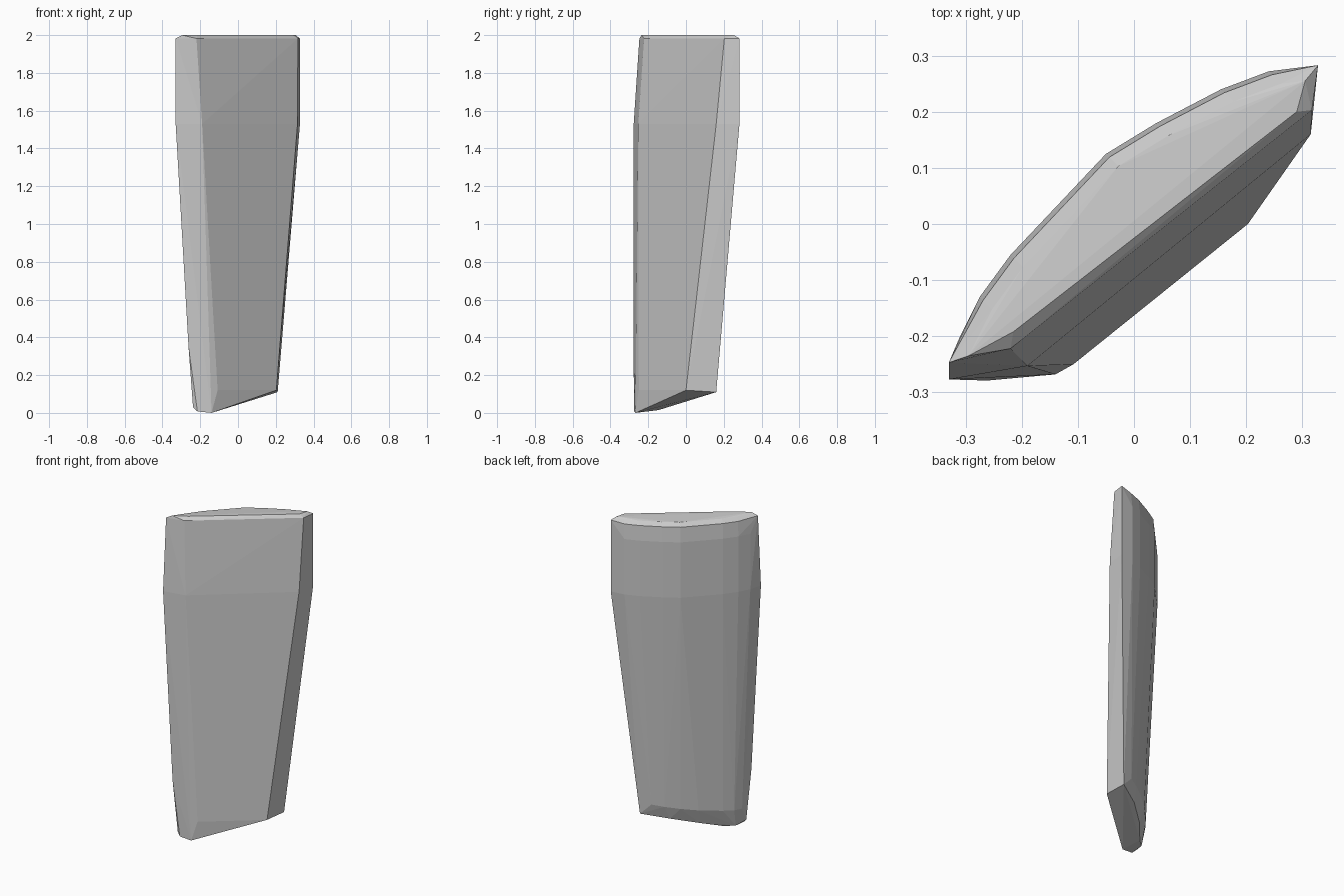
import bpy, bmesh, math

def ring(points, z):
    return [(x, y, z) for x, y in points]

# rounded back profile, left to right, and the same curve drawn in near the foot
back = [(-0.31, -0.2), (-0.275, -0.13), (-0.22, -0.055), (-0.05, 0.125),
        (0.04, 0.18), (0.155, 0.24), (0.24, 0.272)]
low_back = [(-0.242, -0.215), (-0.222, -0.165), (-0.18, -0.11), (-0.083, -0.008),
            (-0.002, 0.059), (0.075, 0.11), (0.14, 0.145)]

# slightly domed top: flat centre, then the rim just below
verts = ring([(0.305, 0.255), (0.29, 0.2), (-0.215, -0.192), (-0.295, -0.235)], 2.0)
verts += ring([(x + 0.022, y - 0.022) for x, y in back], 1.993)
verts += ring([(x + 0.006, y - 0.006) for x, y in back], 1.972)
verts += ring([(0.328, 0.283), (0.317, 0.203), (-0.22, -0.222), (-0.33, -0.247)], 1.982)
verts += ring(back, 1.88)

# shoulder where the taper begins
verts += ring(back + [(0.328, 0.283), (0.315, 0.16), (-0.19, -0.253),
                      (-0.33, -0.277)], 1.53)

# lower section and slanted foot
verts += [(x, y, 0.12 + 0.16 * (x + 0.235)) for x, y in low_back]
verts += [(-0.262, -0.279, 0.35), (-0.108, -0.25, 0.12),
          (0.21, 0.16, 0.11), (0.203, 0.0, 0.12), (-0.14, -0.268, 0.0),
          (-0.215, -0.274, 0.008), (-0.238, -0.262, 0.03), (-0.215, -0.19, 0.015),
          (-0.165, -0.145, 0.015), (-0.075, -0.04, 0.05), (0.06, 0.073, 0.085)]

# convex stone slab from the sections
bm = bmesh.new()
for v in verts:
    bm.verts.new(v)
bmesh.ops.convex_hull(bm, input=bm.verts)
loose = [v for v in bm.verts if not v.link_faces]
bmesh.ops.delete(bm, geom=loose, context='VERTS')
bmesh.ops.dissolve_limit(bm, angle_limit=math.radians(1), verts=bm.verts, edges=bm.edges)
bmesh.ops.recalc_face_normals(bm, faces=bm.faces)
mesh = bpy.data.meshes.new("stone_slab")
bm.to_mesh(mesh)
bm.free()
slab = bpy.data.objects.new("stone_slab", mesh)
bpy.context.collection.objects.link(slab)
